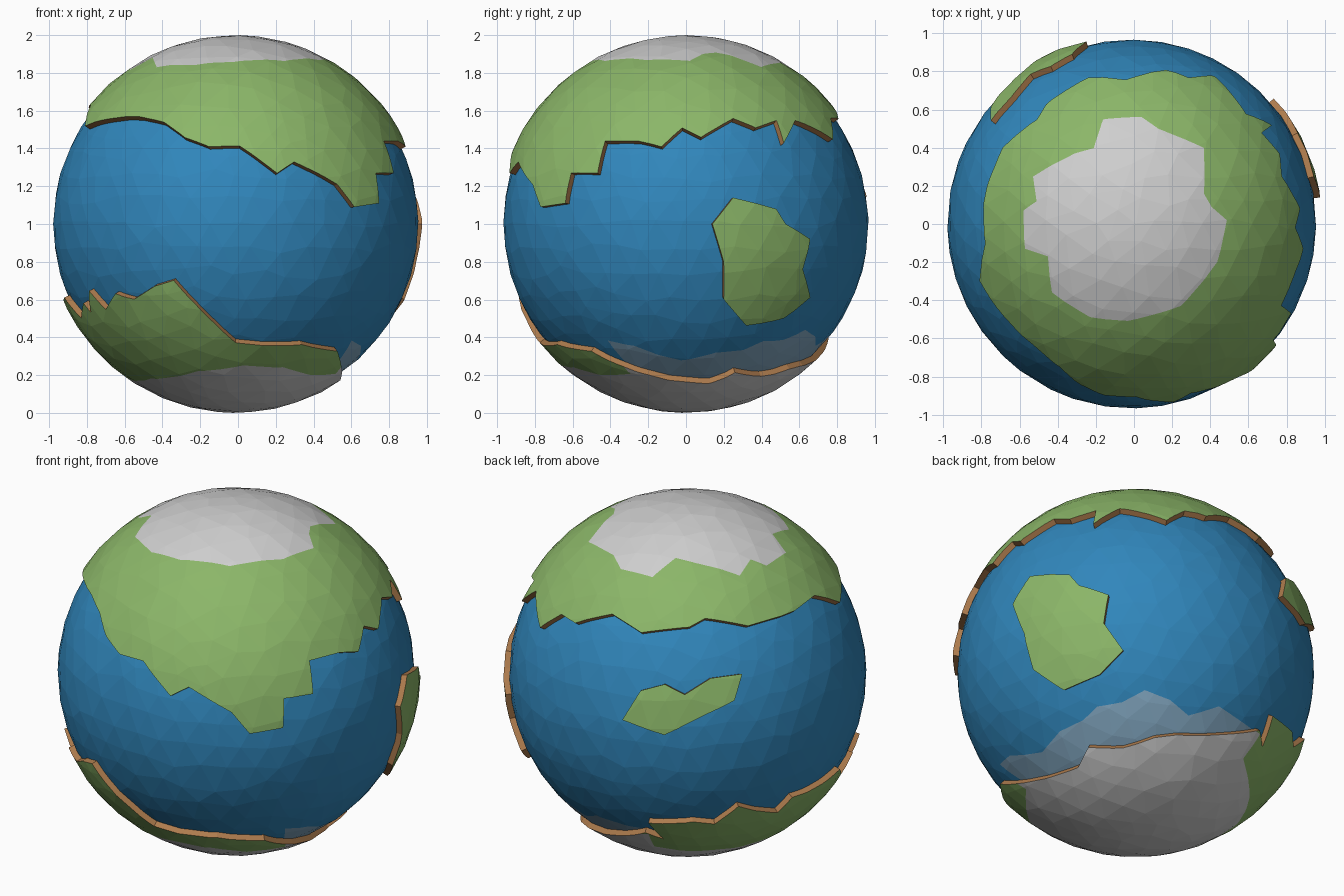
import bpy, bmesh, math, random
from mathutils import Vector

if "Cube" in bpy.data.objects:
    bpy.data.objects.remove(bpy.data.objects["Cube"])

CENTRE = Vector((-0.012, 0, 1.0))
R_OCEAN, R_LAND, R_RIM = 0.967, 1.0, 0.955

def material(name, rgb):
    m = bpy.data.materials.new(name)
    m.diffuse_color = (*rgb, 1)
    m.use_nodes = True
    m.node_tree.nodes["Principled BSDF"].inputs["Base Color"].default_value = m.diffuse_color
    return m

OCEAN = material("ocean blue", (0.03, 0.24, 0.50))
SHELF = material("shelf ice", (0.22, 0.38, 0.52))
GRASS = material("grass green", (0.26, 0.47, 0.14))
ICE = material("ice white", (0.62, 0.62, 0.62))
EARTH = material("earth brown", (0.42, 0.20, 0.075))

# Outline points are directions on the globe, read from a side, the top or an angle
def rest(a, b):
    return math.sqrt(max(0.0, 1 - a * a - b * b))

def front(*pts):
    return [Vector((x, -rest(x, z - 1), z - 1)).normalized() for x, z in pts]

def right(*pts):
    return [Vector((rest(y, z - 1), y, z - 1)).normalized() for y, z in pts]

def top(*pts):
    return [Vector((x, y, rest(x, y))).normalized() for x, y in pts]

def angled(az, el, *pts):
    """az: camera azimuth from +y towards +x, el: elevation"""
    a, e = math.radians(az), math.radians(el)
    cam = Vector((math.sin(a) * math.cos(e), math.cos(a) * math.cos(e), math.sin(e)))
    side = Vector((-math.cos(a), math.sin(a), 0))
    up = cam.cross(side)
    return [(side * u + up * v + cam * rest(u, v)).normalized() for u, v in pts]

def below(*pts):
    return angled(42, -25, *pts)

def back_left(*pts):
    return angled(-34, 25, *pts)

NORTH = (front((-.80, 1.52), (-.69, 1.555), (-.51, 1.57), (-.38, 1.54), (-.27, 1.46),
               (-.14, 1.41), (.02, 1.415), (.22, 1.27), (.31, 1.33), (.54, 1.21),
               (.63, 1.09), (.76, 1.11))
         + right((-.61, 1.27), (-.47, 1.27), (-.43, 1.44), (-.25, 1.44), (-.13, 1.41),
                 (-.02, 1.51), (.08, 1.46), (.25, 1.56), (.37, 1.51), (.48, 1.55),
                 (.52, 1.43), (.58, 1.55), (.78, 1.45))
         + top((.30, .77), (.18, .81), (-.03, .76), (-.23, .77), (-.45, .63), (-.50, .55),
               (-.68, .40), (-.76, .20), (-.78, .10), (-.77, -.10)))
NORTH_ICE = top((-.15, .55), (.05, .565), (.14, .50), (.38, .40), (.38, .16), (.42, .09),
                (.50, .02), (.45, -.20), (.35, -.33), (.26, -.43), (-.02, -.51),
                (-.22, -.49), (-.42, -.36), (-.44, -.17), (-.56, -.13), (-.57, .07),
                (-.50, .12), (-.52, .25), (-.30, .37), (-.20, .40))
SOUTH = (front((-.91, .61), (-.82, .50), (-.81, .58), (-.77, .53), (-.78, .645),
               (-.69, .545), (-.64, .63), (-.54, .60), (-.43, .67), (-.33, .70),
               (-.20, .56), (0, .37), (.20, .355), (.35, .36), (.54, .325))
         + right((-.27, .22), (0, .16), (.13, .155), (.26, .21), (.40, .19), (.55, .23),
                 (.62, .25))
         + below((.69, -.38), (.70, -.465), (.76, -.30))
         + back_left((.04, -.81), (.16, -.82), (.29, -.725), (.50, -.757), (.58, -.675)))
SOUTH_ICE = (below((.62, -.72), (.54, -.84))
             + front((-.45, .18), (-.20, .22), (.04, .25), (.25, .24), (.40, .20), (.53, .205))
             + right((-.43, .36))
             + below((-.70, -.50), (-.51, -.50), (-.405, -.395), (-.27, -.34), (-.19, -.27),
                     (-.05, -.25), (.08, -.185), (.22, -.24), (.32, -.325), (.49, -.27),
                     (.69, -.40), (.595, -.53)))
EAST_ISLE = right((.14, 1.0), (.25, 1.14), (.48, 1.08), (.53, 1.0), (.66, .92), (.62, .76),
                  (.66, .61), (.52, .50), (.32, .46), (.20, .60), (.20, .80))
BACK_ISLE = back_left((-.34, -.26), (-.24, -.10), (-.11, -.065), (0, -.12), (.14, -.03),
                      (.31, -.005), (.27, -.15), (.09, -.24), (-.11, -.34))

def faceted_ball(radius):
    rng = random.Random(4)
    bm = bmesh.new()
    bmesh.ops.create_icosphere(bm, subdivisions=4, radius=1)
    for v in bm.verts:
        j = Vector([rng.uniform(-.028, .028) for _ in range(3)])
        v.co = (v.co + j).normalized() * radius
    return bm

def inside_test(outline, axis):
    """Flat polygon test after projecting directions from the globe's centre"""
    n = Vector(axis).normalized()
    t = n.orthogonal().normalized()
    s = n.cross(t)
    flat = [(p.dot(t) / p.dot(n), p.dot(s) / p.dot(n)) for p in outline]

    def test(p):
        h = p.dot(n)
        if h < 1e-4:
            return False
        x, y = p.dot(t) / h, p.dot(s) / h
        hit = False
        for (x0, y0), (x1, y1) in zip(flat, flat[1:] + flat[:1]):
            if (y0 > y) != (y1 > y) and x < x0 + (y - y0) * (x1 - x0) / (y1 - y0):
                hit = not hit
        return hit
    return test

def score(bm, outline):
    """Cut the faces along the outline"""
    for a, b in zip(outline, outline[1:] + outline[:1]):
        n = a.cross(b)
        if n.length < 1e-5:
            continue
        mid, reach = (a + b).normalized(), (a - b).length / 2 + 0.13
        faces = [f for f in bm.faces
                 if (f.calc_center_median().normalized() - mid).length < reach]
        geom = set(faces)
        for f in faces:
            geom.update(f.edges)
            geom.update(f.verts)
        bmesh.ops.bisect_plane(bm, geom=list(geom), dist=1e-4,
                               plane_co=(0, 0, 0), plane_no=n.normalized())

def paint(bm, outline, axis, index):
    score(bm, outline)
    test = inside_test(outline, axis)
    for f in bm.faces:
        if test(f.calc_center_median()):
            f.material_index = index

def finish(bm, name, mats):
    bm.normal_update()
    me = bpy.data.meshes.new(name)
    bm.to_mesh(me)
    bm.free()
    for m in mats:
        me.materials.append(m)
    ob = bpy.data.objects.new(name, me)
    ob.location = CENTRE
    bpy.context.collection.objects.link(ob)

def land(name, outline, axis, ice=None):
    bm = faceted_ball(R_LAND)
    score(bm, outline)
    test = inside_test(outline, axis)
    bmesh.ops.delete(bm, geom=[f for f in bm.faces if not test(f.calc_center_median())],
                     context='FACES')
    if ice:
        paint(bm, ice, axis, 2)
    # brown cliff down to the sea
    rim = [e for e in bm.edges if e.is_boundary]
    new = bmesh.ops.extrude_edge_only(bm, edges=rim)["geom"]
    for g in new:
        if isinstance(g, bmesh.types.BMVert):
            g.co = g.co.normalized() * R_RIM
        elif isinstance(g, bmesh.types.BMFace):
            g.material_index = 1
    bmesh.ops.recalc_face_normals(bm, faces=bm.faces[:])
    if sum(f.normal.dot(f.calc_center_median()) * f.calc_area() for f in bm.faces) < 0:
        bmesh.ops.reverse_faces(bm, faces=bm.faces[:])
    finish(bm, name, [GRASS, EARTH, ICE])

# Sea with the floating ice shelf
sea = faceted_ball(R_OCEAN)
paint(sea, SOUTH_ICE, (0, 0, -1), 1)
finish(sea, "ocean", [OCEAN, SHELF])

# Raised land
land("north_continent", NORTH, (0, 0, 1), NORTH_ICE)
land("south_continent", SOUTH, (0, 0, -1), SOUTH_ICE)
land("east_island", EAST_ISLE, sum(EAST_ISLE, Vector()))
land("back_island", BACK_ISLE, sum(BACK_ISLE, Vector()))
